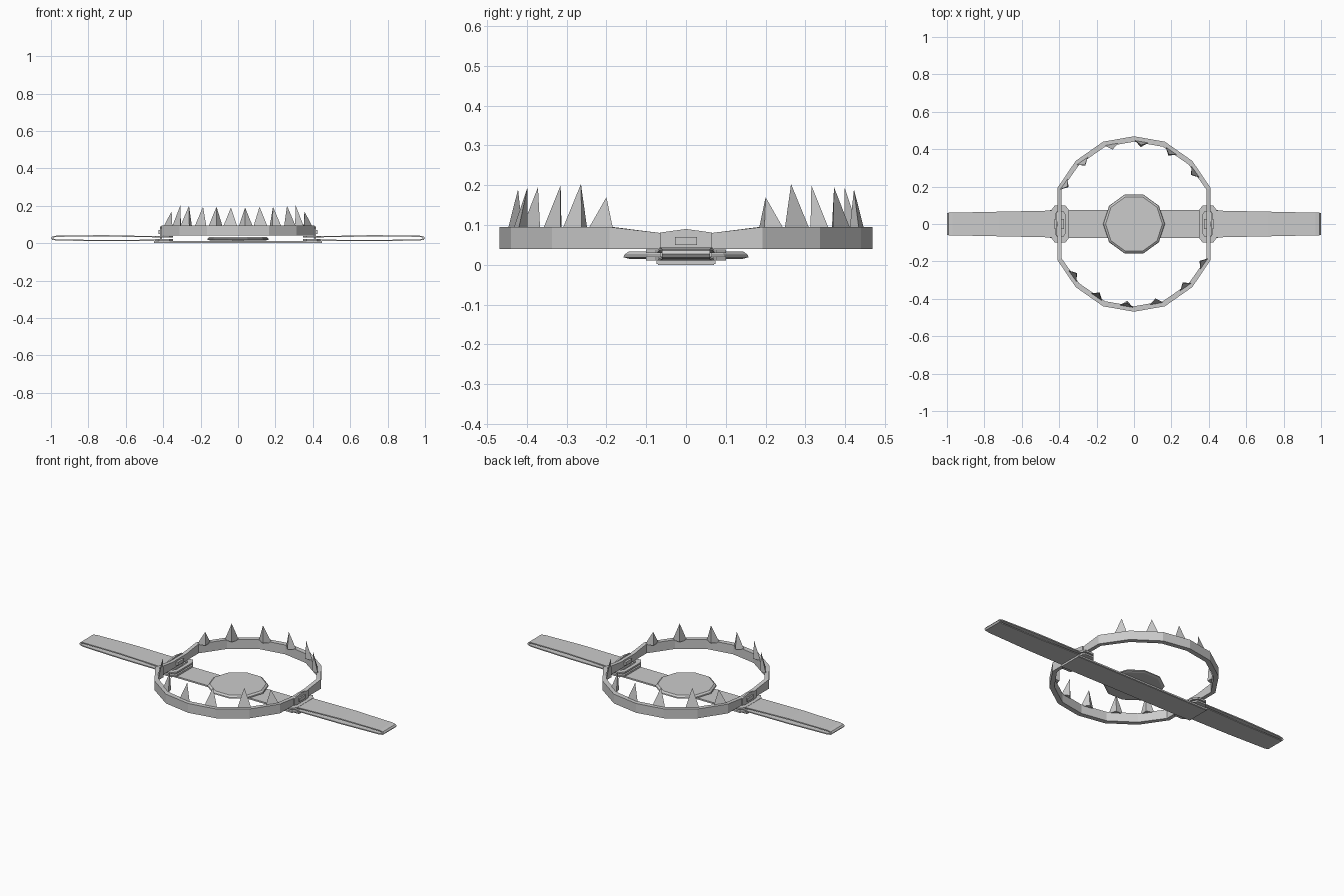
import bpy, bmesh, math
from mathutils import Vector

if "Cube" in bpy.data.objects:
    bpy.data.objects.remove(bpy.data.objects["Cube"])


def make(name, verts, faces):
    me = bpy.data.meshes.new(name)
    me.from_pydata([tuple(v) for v in verts], [], faces)
    bm = bmesh.new()
    bm.from_mesh(me)
    bmesh.ops.recalc_face_normals(bm, faces=bm.faces)
    bm.to_mesh(me)
    bm.free()
    ob = bpy.data.objects.new(name, me)
    bpy.context.collection.objects.link(ob)
    return ob


def sweep(name, rings, closed):
    """Skin a list of equal-length cross-section rings."""
    n, m = len(rings[0]), len(rings)
    faces = []
    for i in range(m if closed else m - 1):
        j = (i + 1) % m
        for k in range(n):
            l = (k + 1) % n
            faces.append((i * n + k, i * n + l, j * n + l, j * n + k))
    if not closed:
        faces += [tuple(range(n)), tuple(range((m - 1) * n, m * n))]
    return make(name, [v for r in rings for v in r], faces)


def box(name, x0, x1, y, z0, z1):
    loop = [(-y, z0), (y, z0), (y, z1), (-y, z1)]
    return sweep(name, [[(x, a, b) for a, b in loop] for x in (x0, x1)], False)


# jaws: faceted half hoops, front one is the back one turned half round
outer = [(0.41, 0), (0.41, 0.065), (0.41, 0.192), (0.312, 0.337), (0.165, 0.44), (0, 0.469)]
inner = [(0.387, 0), (0.387, 0.065), (0.387, 0.184), (0.293, 0.317), (0.155, 0.413), (0, 0.44)]
tops = [0.08, 0.08, 0.095, 0.095, 0.095, 0.095]
half = list(zip(outer, inner, tops))
arc = half + [((-o[0], o[1]), (-i[0], i[1]), t) for o, i, t in half[-2::-1]]
# teeth: x, y of the tip and its height
teeth = [(-0.355, 0.2, 0.17), (-0.262, 0.315, 0.2), (-0.115, 0.398, 0.195),
         (0.038, 0.422, 0.19), (0.187, 0.372, 0.195), (0.308, 0.264, 0.203)]

for side, s in (("back", 1), ("front", -1)):
    rings = [[(s * o[0], s * o[1], 0.04), (s * o[0], s * o[1], t),
              (s * i[0], s * i[1], t), (s * i[0], s * i[1], 0.04)] for o, i, t in arc]
    sweep(side + "_jaw", rings, False)
    for k, (x, y, h) in enumerate(teeth):
        tip = Vector((x, y, 0))
        # the nearest inner jaw facet gives the tooth its direction
        best = None
        for a, b in zip(arc[1:-2], arc[2:-1]):
            p, q = Vector((*a[1], 0)), Vector((*b[1], 0))
            f = max(0, min(1, (tip - p).dot(q - p) / (q - p).length_squared))
            c = p.lerp(q, f)
            if best is None or (c - tip).length < best[0]:
                best = ((c - tip).length, c, (q - p).normalized())
        _, c, t = best
        n = Vector((-t.y, t.x, 0))
        if n.dot(c) > 0:
            n = -n
        base = [c + t * 0.038 - n * 0.008, c - t * 0.038 - n * 0.008, c + n * 0.022]
        vs = [(s * v.x, s * v.y, 0.09) for v in base]
        vs.append((s * x, s * y, h))
        make(f"{side}_tooth_{k + 1}", vs, [(0, 1, 2), (0, 1, 3), (1, 2, 3), (2, 0, 3)])

# base bar
box("base_bar", -0.45, 0.45, 0.074, 0.002, 0.011)
box("base_strap", -0.45, 0.45, 0.07, 0.0, 0.003)

# trigger pan: ten-sided plate with a bevelled rim on a short post
levels = [(0.15, 0.015), (0.165, 0.019), (0.163, 0.025), (0.152, 0.033)]
sweep("trigger_pan", [[(r * math.cos(k * math.tau / 10), r * math.sin(k * math.tau / 10), z)
                       for k in range(10)] for r, z in levels], False)
box("pan_post", -0.03, 0.03, 0.03, 0.01, 0.017)

# folded leaf springs, eyes and hinge tabs on both sides
path_out = [(0.42, 0.037), (0.72, 0.043), (0.97, 0.04), (0.993, 0.036), (1.0, 0.027),
            (0.993, 0.018), (0.97, 0.014), (0.72, 0.011), (0.42, 0.013)]
path_in = [(0.42, 0.031), (0.72, 0.036), (0.968, 0.034), (0.984, 0.031), (0.99, 0.027),
           (0.984, 0.023), (0.968, 0.02), (0.72, 0.017), (0.42, 0.019)]


def width(x):
    return 0.072 - 0.012 * (x - 0.42) / 0.58


for side, s in (("right", 1), ("left", -1)):
    rings = []
    for (xo, zo), (xi, zi) in zip(path_out, path_in):
        w = width(xo)
        rings.append([(s * xo, -w, zo), (s * xo, w, zo), (s * xi, w, zi), (s * xi, -w, zi)])
    sweep(side + "_spring", rings, False)

    # spring eyes: stretched octagonal rings around the jaw ends
    eye = [(0.028, 0.1), (0.047, 0.075), (0.047, -0.075), (0.028, -0.1),
           (-0.028, -0.1), (-0.047, -0.075), (-0.047, 0.075), (-0.028, 0.1)]
    for label, z0, z1 in (("upper", 0.029, 0.039), ("lower", 0.011, 0.021)):
        rings = []
        for a, b in eye:
            o = (s * (0.395 + a), b)
            i = (s * (0.395 + a * 0.55), b * 0.68)
            rings.append([(*o, z0), (*o, z1), (*i, z1), (*i, z0)])
        sweep(f"{side}_{label}_spring_eye", rings, True)

    # upturned hinge tab with a pointed top
    tab = [(-0.065, 0.008), (0.065, 0.008), (0.065, 0.081), (0, 0.09), (-0.065, 0.081)]
    sweep(side + "_hinge_tab", [[(s * x, y, z) for y, z in tab] for x in (0.406, 0.416)], False)
    box(side + "_hinge_pin", s * 0.375, s * 0.425, 0.028, 0.05, 0.07)
